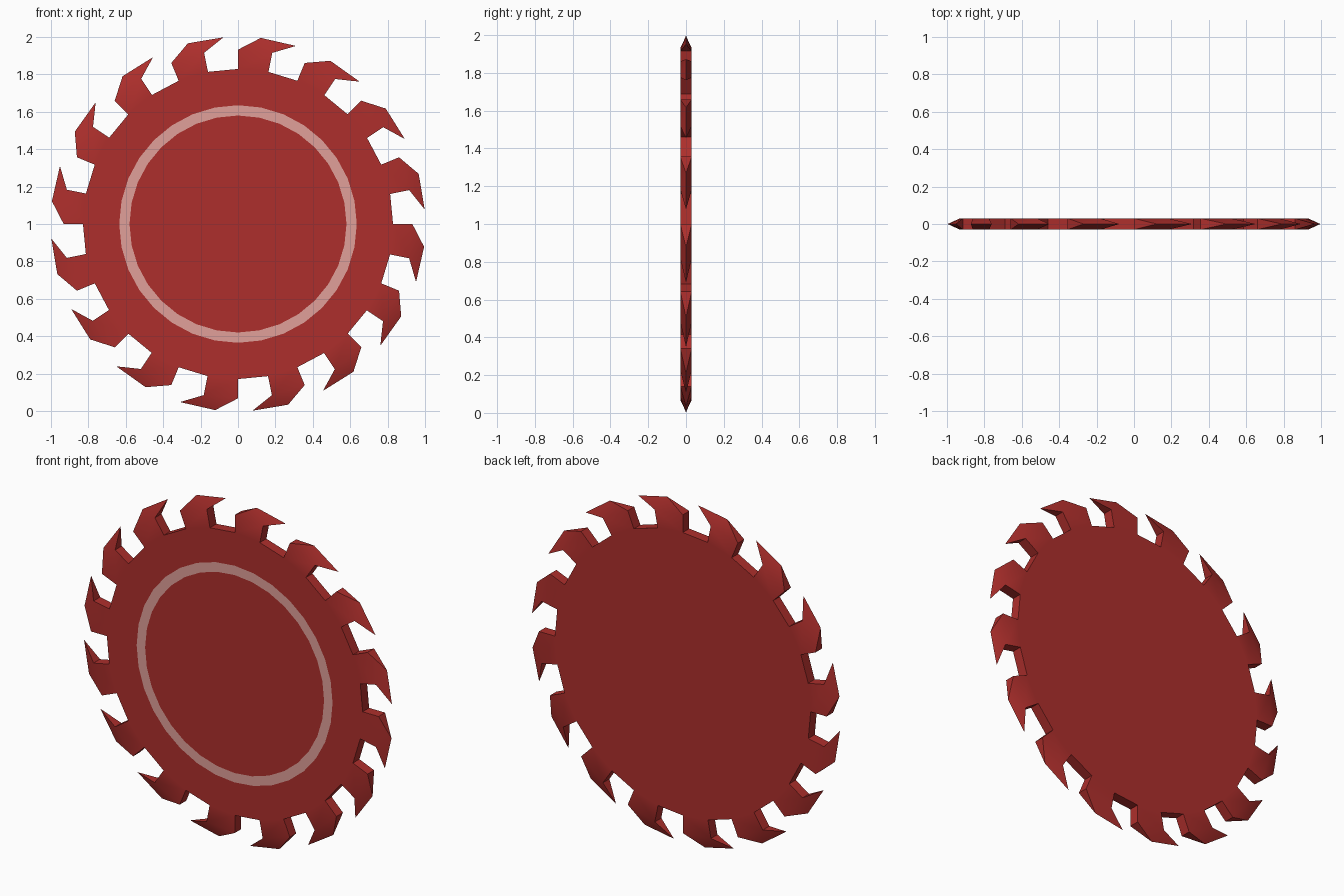
import bpy, bmesh
from math import sin, cos, pi

if "Cube" in bpy.data.objects:
    bpy.data.objects.remove(bpy.data.objects["Cube"])

TEETH = 16
HALF = 0.03          # half thickness of the blade
CENTRE_Z = 1.0


def material(name, rgb):
    m = bpy.data.materials.new(name)
    m.diffuse_color = (*rgb, 1)
    m.use_nodes = True
    m.node_tree.nodes["Principled BSDF"].inputs["Base Color"].default_value = m.diffuse_color
    return m


def finish(bm, name, mat):
    mesh = bpy.data.meshes.new(name)
    bm.to_mesh(mesh)
    bm.free()
    mesh.materials.append(mat)
    obj = bpy.data.objects.new(name, mesh)
    bpy.context.collection.objects.link(obj)
    return obj


def turned(x, z, a, y):
    # clockwise turn about the blade centre, seen from the front
    return (x * cos(a) + z * sin(a), y, CENTRE_Z - x * sin(a) + z * cos(a))


# One tooth: root and shoulder at full thickness, edge points sharpened to y = 0
ROOT_A, SHOULDER_A = (0, 0.829), (0, 0.932)
ROOT_B, SHOULDER_B = (0.163, 0.813), (0.183, 0.915)
CREST, TIP = (0.122, 0.995), (0.31, 0.952)

# Blade
bm = bmesh.new()
front_rim, back_rim, walls = [], [], []
for i in range(TEETH):
    a = 2 * pi * i / TEETH

    def pair(p):
        return [bm.verts.new(turned(*p, a, y)) for y in (-HALF, HALF)]

    ra, sa, rb, sb = map(pair, (ROOT_A, SHOULDER_A, ROOT_B, SHOULDER_B))
    crest, tip = (bm.verts.new(turned(*p, a, 0)) for p in (CREST, TIP))
    for s in (0, 1):
        bm.faces.new((ra[s], sa[s], sb[s], rb[s]))       # tooth side
        bm.faces.new((sa[s], crest, sb[s]))              # sharpened bevel
        bm.faces.new((crest, tip, sb[s]))
    bm.faces.new((ra[0], ra[1], sa[1], sa[0]))           # tooth back
    bm.faces.new((sa[0], sa[1], crest))
    bm.faces.new((rb[0], rb[1], sb[1], sb[0]))           # hooked face
    bm.faces.new((sb[0], sb[1], tip))
    front_rim += [ra[0], rb[0]]
    back_rim += [ra[1], rb[1]]
    walls.append((ra, rb))
for i in range(TEETH):                                   # gullet floors
    b, n = walls[i][1], walls[(i + 1) % TEETH][0]
    bm.faces.new((b[0], b[1], n[1], n[0]))
bm.faces.new(front_rim)
bm.faces.new(back_rim)
bmesh.ops.recalc_face_normals(bm, faces=bm.faces[:])
blade = finish(bm, "saw_blade", material("blade_red", (0.42, 0.028, 0.025)))
bpy.context.view_layer.objects.active = blade
blade.select_set(True)
bpy.ops.object.shade_smooth_by_angle(angle=pi / 6)

# Pale ring marked on the front face
bm = bmesh.new()
N = 32
inner, outer = ([bm.verts.new(turned(0, r, 2 * pi * k / N, -HALF - 0.0015))
                 for k in range(N)] for r in (0.58, 0.635))
for k in range(N):
    j = (k + 1) % N
    bm.faces.new((inner[k], outer[k], outer[j], inner[j]))
bm.normal_update()
if bm.faces[:][0].normal.y > 0:
    bmesh.ops.reverse_faces(bm, faces=bm.faces[:])
finish(bm, "painted_ring", material("ring_pale_red", (0.75, 0.35, 0.32)))
